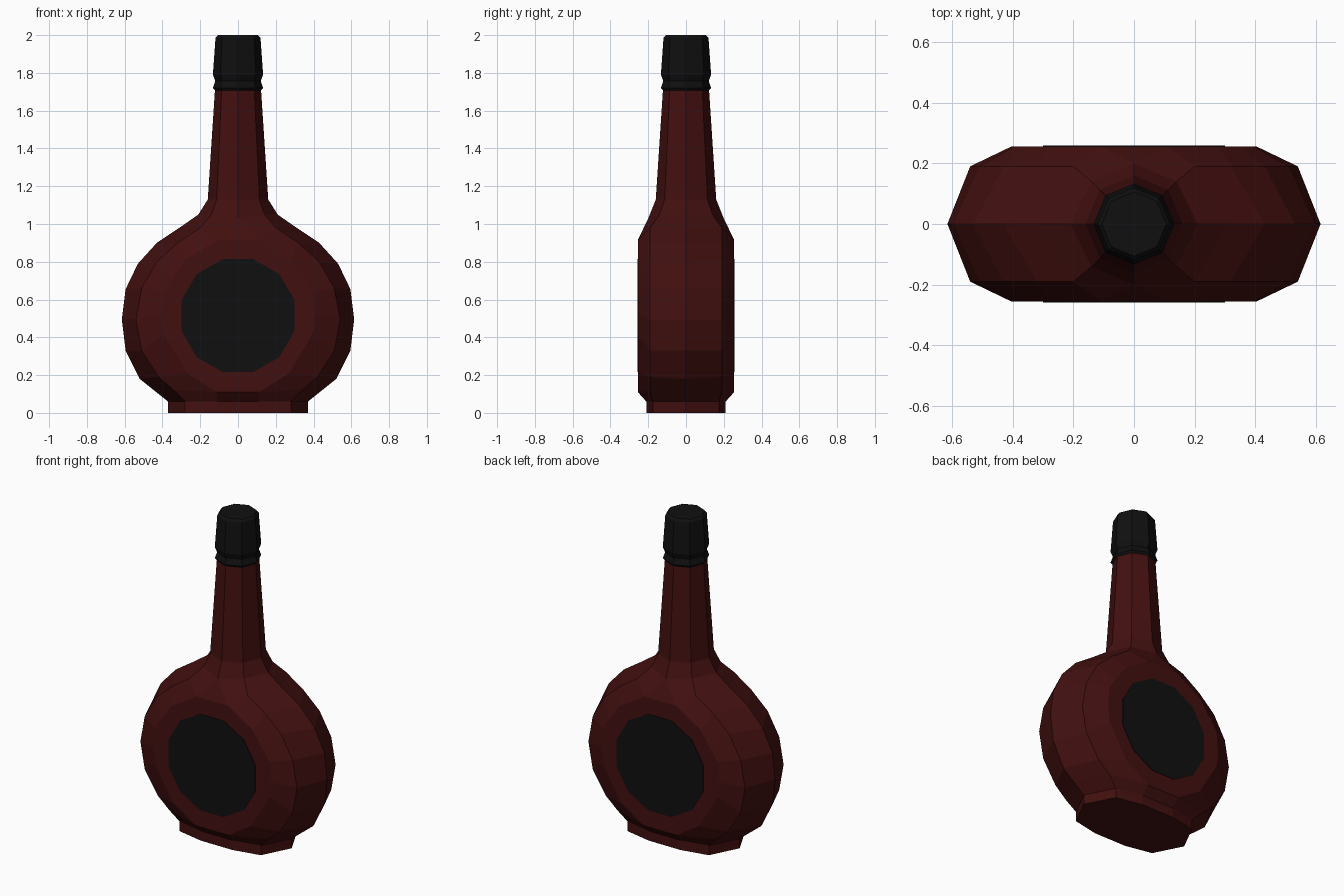
import bpy
import bmesh
import math

if "Cube" in bpy.data.objects:
    bpy.data.objects.remove(bpy.data.objects["Cube"], do_unlink=True)


def make_material(name, colour):
    mat = bpy.data.materials.new(name)
    mat.use_nodes = True
    mat.diffuse_color = colour
    mat.node_tree.nodes["Principled BSDF"].inputs["Base Color"].default_value = colour
    return mat


def make_object(name, bm, mat):
    bmesh.ops.recalc_face_normals(bm, faces=bm.faces)
    mesh = bpy.data.meshes.new(name)
    bm.to_mesh(mesh)
    bm.free()
    mesh.materials.append(mat)
    obj = bpy.data.objects.new(name, mesh)
    bpy.context.scene.collection.objects.link(obj)
    return obj


red = make_material("dark red glass", (0.055, 0.005, 0.005, 1))
black = make_material("black", (0.005, 0.005, 0.005, 1))

DEPTH = 0.255   # half depth of the flat belly
SEAM = 0.19     # half depth of the shoulder seam

# Rails of one quarter of the bottle, running from the neck down to the base
side_rail = [(x, 0, z) for x, z in (
    (.122, 1.71), (.16, 1.13), (.21, 1.05), (.31, .98), (.43, .9), (.53, .79),
    (.595, .655), (.615, .495), (.595, .33), (.52, .18), (.445, .12),
    (.37, .06), (.37, 0))]
seam_rail = [(.086, .086, 1.71), (.113, .113, 1.13), (.14, .14, 1.05)]
seam_rail += [(x, SEAM, z) for x, z in (
    (.2, .98), (.32, .9), (.43, .8), (.51, .66), (.54, .495), (.51, .33),
    (.42, .19), (.34, .12))]
seam_rail += [(.28, .175, .06), (.28, .175, 0)]
belly_rim = [(x, DEPTH, z) for x, z in (
    (.11, .915), (.28, .81), (.35, .71), (.395, .64), (.405, .52), (.395, .42),
    (.27, .21), (.11, .11))]
front_rail = [(0, .122, 1.71), (0, .16, 1.13), (0, .2, 1.03)] + belly_rim
front_rail += [(.11, .21, .06), (.11, .21, 0)]


def build_quarter(bm, sx, sy):
    def face(points):
        verts = [bm.verts.new((x * sx, y * sy, z)) for x, y, z in points]
        bm.faces.new(verts)

    def centre(point):
        return (0, point[1], point[2])

    # Strips between neighbouring rails
    for a, b in ((side_rail, seam_rail), (seam_rail, front_rail)):
        for i in range(len(a) - 1):
            face([a[i], a[i + 1], b[i + 1], b[i]])
    # Flat belly, the wedge above it and the foot below it
    top, bottom = belly_rim[0], belly_rim[-1]
    face([centre(top)] + belly_rim + [centre(bottom)])
    face([front_rail[2], top, centre(top)])
    for a, b in zip(front_rail[-3:-1], front_rail[-2:]):
        face([a, b, centre(b), centre(a)])
    # Underside
    last = front_rail[-1]
    face([(0, 0, 0), side_rail[-1], seam_rail[-1], last, centre(last)])


# Bottle body with neck and foot
bm = bmesh.new()
for sx in (1, -1):
    for sy in (1, -1):
        build_quarter(bm, sx, sy)
bmesh.ops.remove_doubles(bm, verts=bm.verts, dist=0.0005)
make_object("bottle_body", bm, red)

# Ribbed stopper cap on the neck
bm = bmesh.new()
rings = []
for radius, z in ((.12, 1.705), (.133, 1.72), (.12, 1.757), (.133, 1.79),
                  (.119, 1.985), (.106, 2)):
    rings.append([bm.verts.new((radius * math.cos(k * math.pi / 4),
                                radius * math.sin(k * math.pi / 4), z))
                  for k in range(8)])
for low, high in zip(rings, rings[1:]):
    for k in range(8):
        n = (k + 1) % 8
        bm.faces.new((low[k], low[n], high[n], high[k]))
bm.faces.new(rings[0])
bm.faces.new(rings[-1])
make_object("bottle_cap", bm, black)

# Twelve-sided label plates on both flat sides
for name, side in (("front_label", -1), ("back_label", 1)):
    bm = bmesh.new()
    bmesh.ops.create_cone(bm, cap_ends=True, segments=12, radius1=.31,
                          radius2=.31, depth=.006)
    plate = make_object(name, bm, black)
    plate.rotation_euler = (math.pi / 2, math.radians(15), 0)
    plate.location = (0, side * DEPTH, .515)
